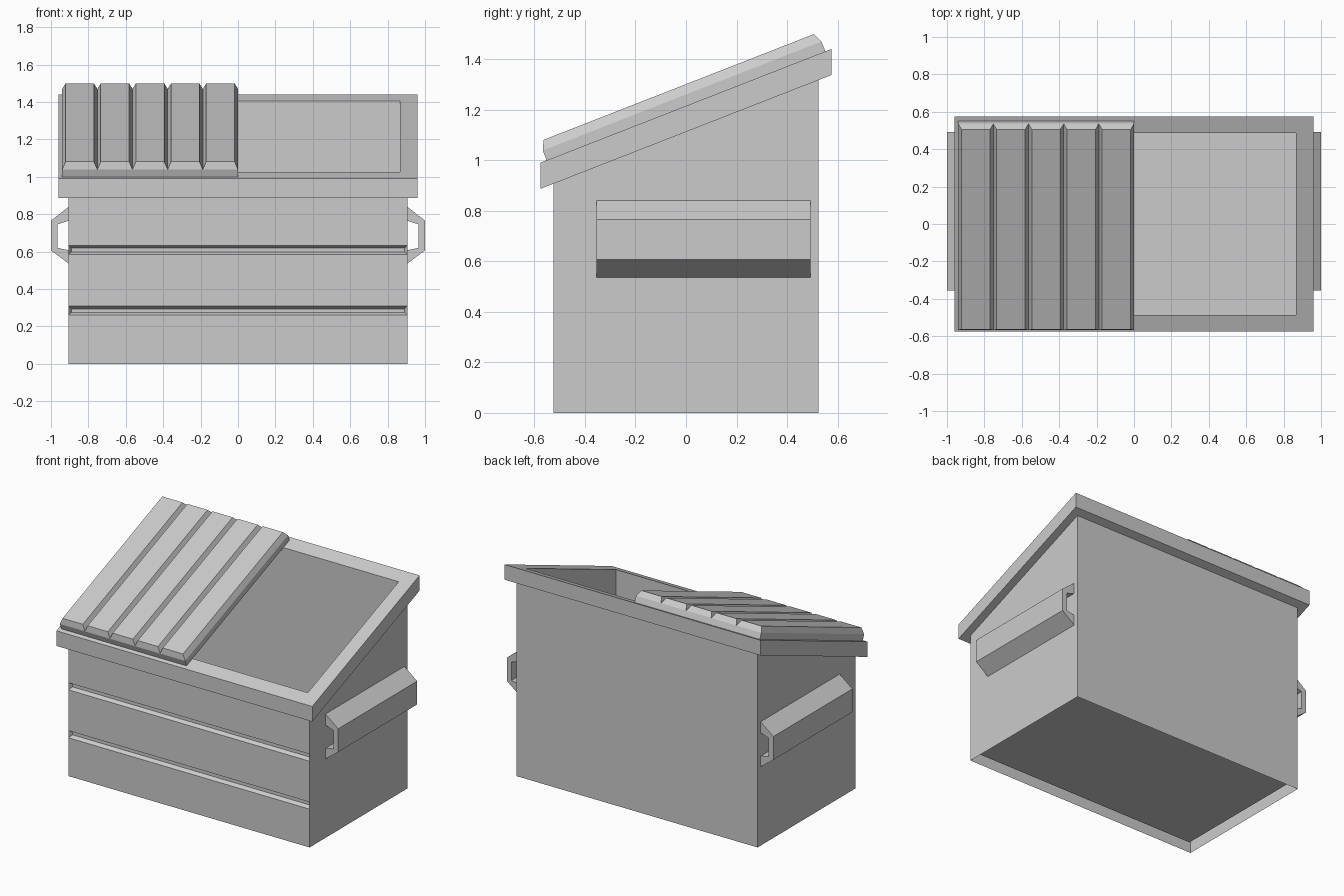
import bpy, bmesh, math
from mathutils import Matrix

if "Cube" in bpy.data.objects:
    bpy.data.objects.remove(bpy.data.objects["Cube"])

SLOPE = 0.391                      # fall of the rim from back to front
TILT = math.atan(SLOPE)
RIM_TOP = 1.215                    # rim height at y = 0
RIM_DEPTH = 0.103


def finish(bm, name):
    bm.normal_update()
    mesh = bpy.data.meshes.new(name)
    bm.to_mesh(mesh)
    bm.free()
    obj = bpy.data.objects.new(name, mesh)
    bpy.context.collection.objects.link(obj)
    return obj


def ring(bm, hx, hy, z, slope=0.0):
    """Rectangular loop, optionally sloping upward toward the back."""
    corners = ((-hx, -hy), (hx, -hy), (hx, hy), (-hx, hy))
    return [bm.verts.new((x, y, z + slope * y)) for x, y in corners]


# Container: outer walls, overhanging rim, inner walls and raised floor
bm = bmesh.new()
groove_z = [(0.26, 0.308), (0.585, 0.633)]
levels = [0.0] + [z for pair in groove_z for z in pair]
rings = [ring(bm, 0.905, 0.525, z) for z in levels]
rings += [
    ring(bm, 0.905, 0.525, RIM_TOP - RIM_DEPTH, SLOPE),
    ring(bm, 0.96, 0.575, RIM_TOP - RIM_DEPTH, SLOPE),
    ring(bm, 0.96, 0.575, RIM_TOP, SLOPE),
    ring(bm, 0.865, 0.487, RIM_TOP, SLOPE),
    ring(bm, 0.865, 0.487, 0.045),
]
grooves = []
for level, (a, b) in enumerate(zip(rings, rings[1:])):
    for i in range(4):
        j = (i + 1) % 4
        face = bm.faces.new((a[i], a[j], b[j], b[i]))
        if i == 0 and level in (1, 3):
            grooves.append(face)
bm.faces.new(rings[-1])
bm.normal_update()
# Two shallow pressed grooves across the front
bmesh.ops.inset_individual(bm, faces=grooves, thickness=0.014, depth=-0.025,
                           use_even_offset=True)
finish(bm, "container")

# Lid: slab of five strips, each raised into a bevelled panel
bm = bmesh.new()
PANELS, LEFT, HALF = 5, -0.94, 0.592
cols = [[bm.verts.new((LEFT - LEFT * i / PANELS, s, 0)) for s in (-HALF, HALF)]
        for i in range(PANELS + 1)]
base = [bm.faces.new((a[0], b[0], b[1], a[1])) for a, b in zip(cols, cols[1:])]
ext = bmesh.ops.extrude_face_region(bm, geom=base, use_keep_orig=True)["geom"]
bmesh.ops.translate(bm, vec=(0, 0, 0.042),
                    verts=[e for e in ext if isinstance(e, bmesh.types.BMVert)])
bmesh.ops.recalc_face_normals(bm, faces=bm.faces)
bm.normal_update()
top = [f for f in bm.faces if f.normal.z > 0.9]
bmesh.ops.inset_individual(bm, faces=top, thickness=0.018, depth=0.038,
                           use_even_offset=True)
bm.transform(Matrix.Translation((0, 0, RIM_TOP)) @ Matrix.Rotation(TILT, 4, 'X'))
finish(bm, "lid")

# Side lifting sleeves: bent bracket profile extruded along y
PROFILE = [(0.905, 0.84), (1.0, 0.765), (1.0, 0.607), (0.905, 0.535),
           (0.905, 0.607), (0.965, 0.62), (0.965, 0.745), (0.905, 0.765)]
for side, name in ((1, "right_sleeve"), (-1, "left_sleeve")):
    bm = bmesh.new()
    front = [bm.verts.new((side * x, -0.355, z)) for x, z in PROFILE]
    back = [bm.verts.new((side * x, 0.492, z)) for x, z in PROFILE]
    n = len(PROFILE)
    for i in range(n):
        j = (i + 1) % n
        bm.faces.new((front[i], front[j], back[j], back[i]))
    bm.faces.new(front)
    bm.faces.new(back[::-1])
    bmesh.ops.recalc_face_normals(bm, faces=bm.faces)
    finish(bm, name)
